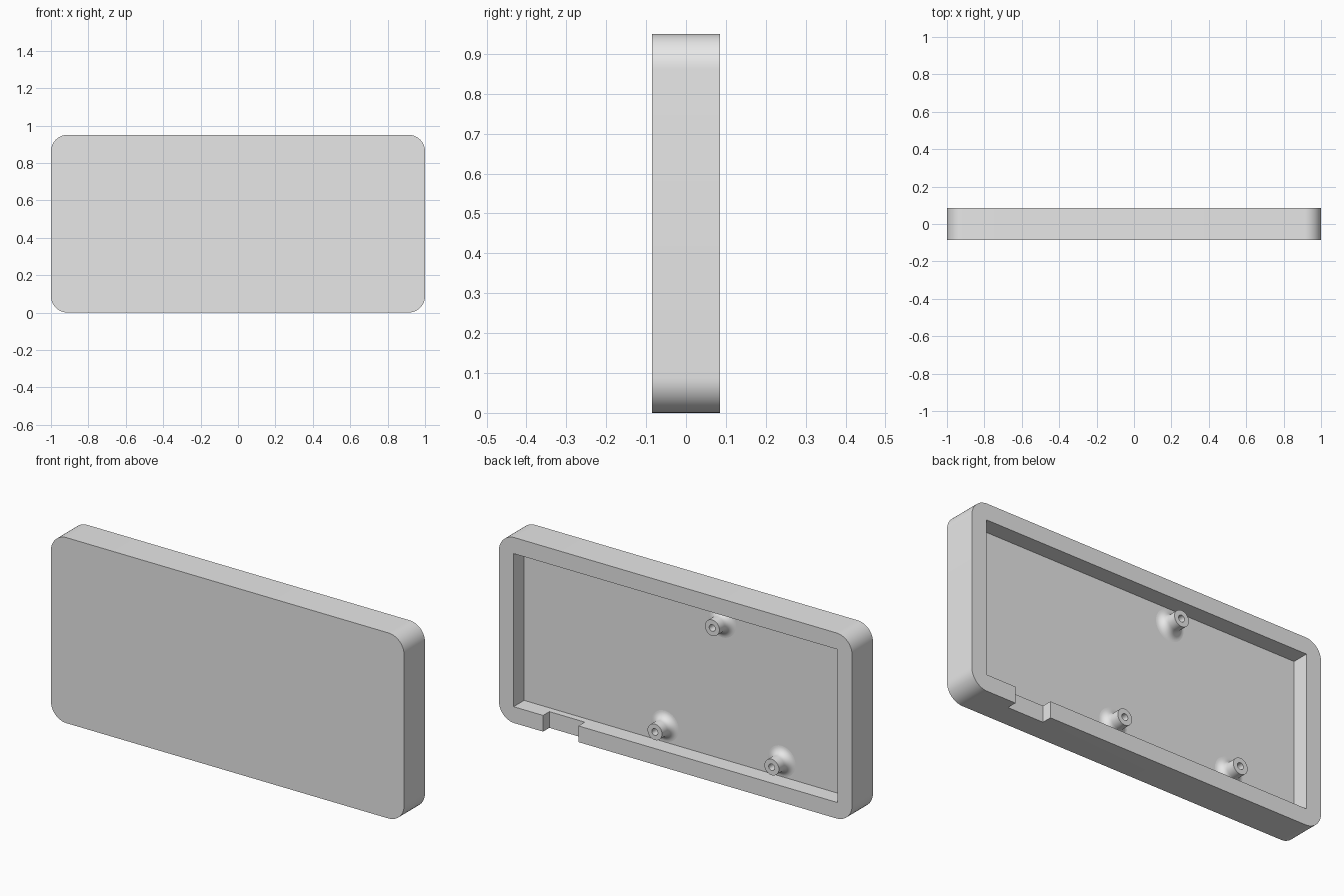
import bpy, bmesh, math
from mathutils import Matrix

if "Cube" in bpy.data.objects:
    bpy.data.objects.remove(bpy.data.objects["Cube"], do_unlink=True)

W, H, D = 2.0, 0.95, 0.17      # outer width, height, depth
WALL, RADIUS = 0.083, 0.088    # rim thickness, outer corner radius
BACK = D / 2

grey = bpy.data.materials.new("light_grey")
grey.use_nodes = True
grey.diffuse_color = (0.8, 0.8, 0.8, 1)
grey.node_tree.nodes["Principled BSDF"].inputs["Base Color"].default_value = (0.8, 0.8, 0.8, 1)


def add_object(name, bm):
    mesh = bpy.data.meshes.new(name)
    bmesh.ops.recalc_face_normals(bm, faces=bm.faces)
    bm.to_mesh(mesh)
    bm.free()
    mesh.materials.append(grey)
    obj = bpy.data.objects.new(name, mesh)
    bpy.context.collection.objects.link(obj)
    return obj


def box(name, low, high, radius=0):
    """Box between two corners, with its depth-wise edges optionally rounded."""
    bm = bmesh.new()
    size = [h - l for l, h in zip(low, high)]
    mid = [(h + l) / 2 for l, h in zip(low, high)]
    bmesh.ops.create_cube(bm, size=1, matrix=Matrix.Translation(mid) @ Matrix.Diagonal((*size, 1)))
    if radius:
        edges = [e for e in bm.edges if abs(e.verts[0].co.y - e.verts[1].co.y) > D / 2]
        bmesh.ops.bevel(bm, geom=edges, offset=radius, segments=12, profile=0.5, affect='EDGES')
    return add_object(name, bm)


def smooth(obj):
    bpy.ops.object.select_all(action='DESELECT')
    obj.select_set(True)
    bpy.context.view_layer.objects.active = obj
    bpy.ops.object.shade_smooth_by_angle(angle=math.radians(30))


# Rounded tray shell, hollowed from the back, with a slot through the bottom rim
shell = box("tray_shell", (-W / 2, -BACK, 0), (W / 2, BACK, H), RADIUS)
cutters = [
    box("cavity_cutter", (-W / 2 + WALL, 0, WALL), (W / 2 - WALL, D, H - WALL)),
    box("slot_cutter", (0.55, 0.034, -0.1), (0.75, D, WALL + 0.05)),
]
bpy.context.view_layer.objects.active = shell
for cutter in cutters:
    cutter.hide_render = True
    mod = shell.modifiers.new(cutter.name, 'BOOLEAN')
    mod.operation = 'DIFFERENCE'
    mod.solver = 'EXACT'
    mod.object = cutter
    bpy.ops.object.modifier_apply(modifier=mod.name)
for cutter in cutters:
    bpy.data.objects.remove(cutter, do_unlink=True)
smooth(shell)


# Hollow screw posts with a filleted foot, turned around the depth axis
def post(name, x, z, r=0.041, hole=0.017, tip=0.081, fillet=0.038):
    profile = [(0, 0.001), (hole, 0.001), (hole, tip), (r, tip)]
    for i in range(9):
        a = math.pi / 2 * i / 8
        profile.append((r + fillet * (1 - math.cos(a)), fillet * (1 - math.sin(a))))
    bm = bmesh.new()
    verts = [bm.verts.new((px, py, 0)) for px, py in profile]
    edges = [bm.edges.new(pair) for pair in zip(verts, verts[1:])]
    bmesh.ops.spin(bm, geom=verts + edges, cent=(0, 0, 0), axis=(0, 1, 0),
                   angle=math.tau, steps=32)
    bmesh.ops.remove_doubles(bm, verts=bm.verts, dist=0.0001)
    obj = add_object(name, bm)
    # The open surface must face the back
    if max(obj.data.polygons, key=lambda p: p.center.y).normal.y < 0:
        obj.data.flip_normals()
    obj.location = (x, 0, z)
    smooth(obj)


post("top_post", -0.205, 0.785)
post("lower_left_post", 0.12, 0.165)
post("lower_right_post", -0.542, 0.162)
